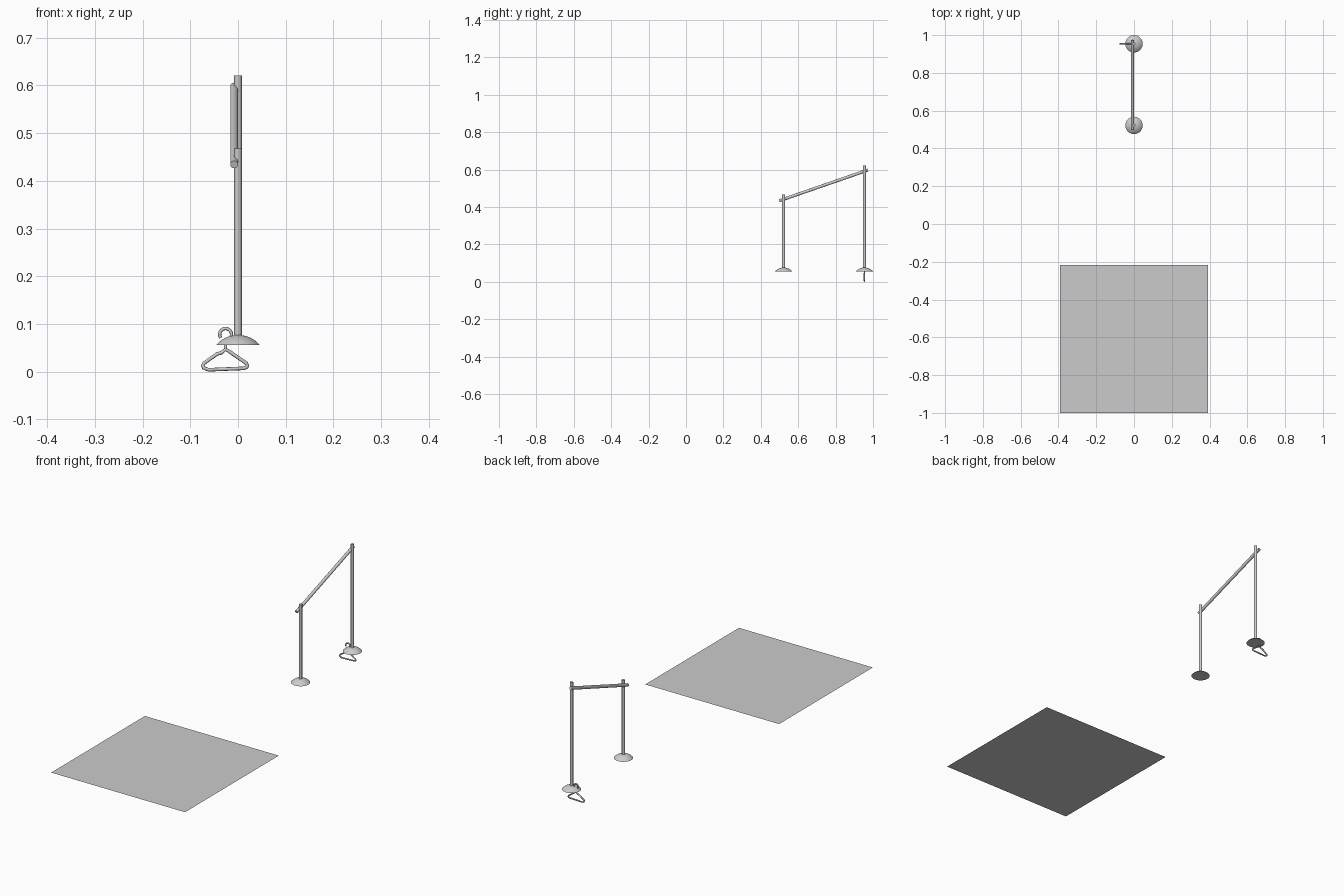
import bpy, bmesh, math
from mathutils import Vector

if "Cube" in bpy.data.objects:
    bpy.data.objects.remove(bpy.data.objects["Cube"])


def add_mesh(name, bm):
    bmesh.ops.recalc_face_normals(bm, faces=bm.faces)
    me = bpy.data.meshes.new(name)
    bm.to_mesh(me)
    bm.free()
    ob = bpy.data.objects.new(name, me)
    bpy.context.collection.objects.link(ob)
    me.shade_smooth()
    bpy.ops.object.select_all(action='DESELECT')
    bpy.context.view_layer.objects.active = ob
    ob.select_set(True)
    bpy.ops.object.shade_smooth_by_angle(angle=math.radians(40))
    return ob


def rod(name, a, b, r, sides=20):
    a, b = Vector(a), Vector(b)
    bm = bmesh.new()
    bmesh.ops.create_cone(bm, cap_ends=True, segments=sides, radius1=r,
                          radius2=r, depth=(b - a).length)
    q = (b - a).to_track_quat('Z', 'Y')
    for v in bm.verts:
        v.co = q @ v.co + (a + b) / 2
    return add_mesh(name, bm)


def dome(name, y, z, r, h, sides=32, rings=6):
    # spherical cap with a flat underside
    R = (r * r + h * h) / (2 * h)
    amax = math.asin(r / R)
    bm = bmesh.new()
    top = bm.verts.new((0, y, z + h))
    prev = None
    for i in range(1, rings + 1):
        a = amax * i / rings
        ring = [bm.verts.new((R * math.sin(a) * math.cos(t), y + R * math.sin(a) * math.sin(t),
                              z + h - R + R * math.cos(a)))
                for t in (2 * math.pi * k / sides for k in range(sides))]
        for k in range(sides):
            n = (k + 1) % sides
            if prev:
                bm.faces.new((prev[k], ring[k], ring[n], prev[n]))
            else:
                bm.faces.new((top, ring[k], ring[n]))
        prev = ring
    bm.faces.new(prev)
    return add_mesh(name, bm)


def wire(name, pts, y, r, cyclic=False):
    cu = bpy.data.curves.new(name, 'CURVE')
    cu.dimensions = '3D'
    cu.bevel_depth = r
    cu.bevel_resolution = 2
    cu.use_fill_caps = True
    sp = cu.splines.new('POLY')
    sp.points.add(len(pts) - 1)
    for p, (x, z) in zip(sp.points, pts):
        p.co = (x, y, z, 1)
    sp.use_cyclic_u = cyclic
    ob = bpy.data.objects.new(name, cu)
    bpy.context.collection.objects.link(ob)
    return ob


BASE_Z = 0.056
FRONT_Y, BACK_Y = 0.522, 0.954

# flat mat lying in front of the rack
bm = bmesh.new()
bmesh.ops.create_grid(bm, x_segments=1, y_segments=1, size=0.391)
for v in bm.verts:
    v.co += Vector((0, -0.609, BASE_Z))
add_mesh("floor_mat", bm)

# two uprights of different height on domed feet
for label, y, top in (("front", FRONT_Y, 0.468), ("back", BACK_Y, 0.621)):
    dome(label + "_foot", y, BASE_Z, 0.046, 0.021)
    rod(label + "_post", (0, y, BASE_Z + 0.01), (0, y, top), 0.008)

# sloping rail fixed to the left side of the posts
rod("sloping_rail", (-0.008, 0.499, 0.434), (-0.008, 0.973, 0.598), 0.0082)

# hanger: triangular frame, then neck and hook
wire("hanger_frame", [(-0.026, 0.047), (-0.034, 0.040), (-0.044, 0.037), (-0.071, 0.018),
                      (-0.074, 0.013), (-0.072, 0.008), (-0.062, 0.004), (0.012, 0.007),
                      (0.018, 0.009), (0.020, 0.012), (0.017, 0.018), (-0.018, 0.042)],
     BACK_Y, 0.0038, True)
hook = [(-0.026 + 0.0125 * math.cos(math.radians(a)), 0.078 + 0.0125 * math.sin(math.radians(a)))
        for a in range(215, -76, -20)]
wire("hanger_hook", hook + [(-0.026, 0.060), (-0.026, 0.045)], BACK_Y, 0.0035)
